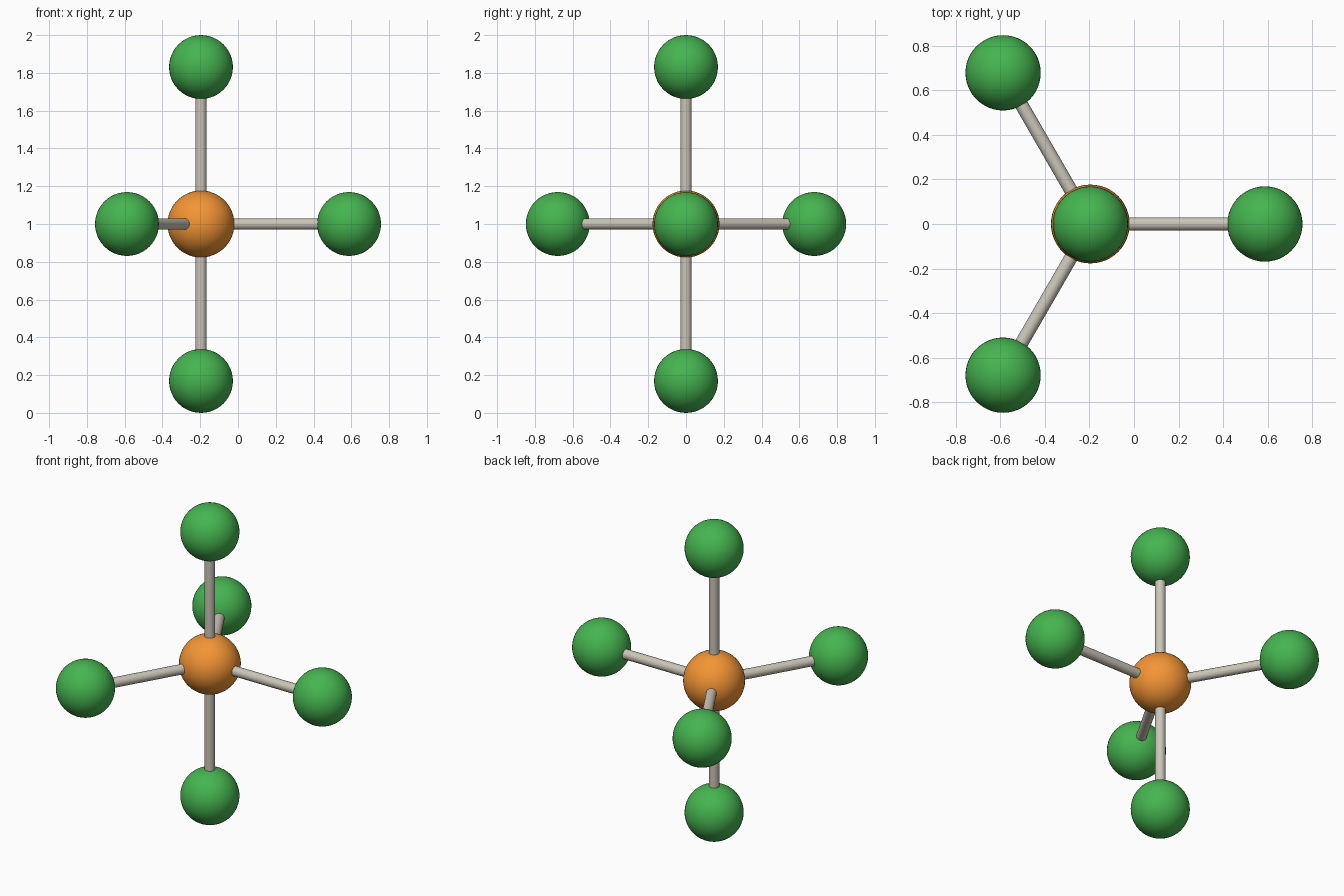
import bpy
from math import cos, sin, radians
from mathutils import Vector

if "Cube" in bpy.data.objects:
    bpy.data.objects.remove(bpy.data.objects["Cube"])

CORE_R, OUTER_R, BOND_R = 0.177, 0.169, 0.03
AXIAL, EQUATORIAL = 1 - OUTER_R, 0.784
CENTRE = Vector((-EQUATORIAL / 4, 0, 1))


def material(name, rgb):
    mat = bpy.data.materials.new(name)
    mat.diffuse_color = (*rgb, 1)
    mat.use_nodes = True
    mat.node_tree.nodes["Principled BSDF"].inputs["Base Color"].default_value = mat.diffuse_color
    return mat


orange = material("orange", (0.9, 0.3, 0.035))
green = material("green", (0.06, 0.46, 0.08))
beige = material("beige", (0.6, 0.56, 0.48))


def finish(name, mat):
    obj = bpy.context.object
    obj.name = name
    obj.data.materials.append(mat)
    bpy.ops.object.shade_smooth_by_angle()
    return obj


def ball(name, location, radius, mat):
    bpy.ops.mesh.primitive_uv_sphere_add(segments=48, ring_count=24, radius=radius, location=location)
    return finish(name, mat)


def rod(name, start, end):
    axis = end - start
    bpy.ops.mesh.primitive_cylinder_add(vertices=24, radius=BOND_R, depth=axis.length,
                                        location=(start + end) / 2,
                                        rotation=axis.to_track_quat('Z', 'Y').to_euler())
    return finish(name, beige)


# Central atom
ball("central_atom", CENTRE, CORE_R, orange)

# Two axial atoms and three spread evenly around the equator
offsets = {"top": Vector((0, 0, AXIAL)), "bottom": Vector((0, 0, -AXIAL))}
for side, angle in (("right", 0), ("back", 120), ("front", 240)):
    a = radians(angle)
    offsets[side] = EQUATORIAL * Vector((cos(a), sin(a), 0))

for side, offset in offsets.items():
    ball(side + "_atom", CENTRE + offset, OUTER_R, green)
    rod(side + "_bond", CENTRE, CENTRE + offset)
